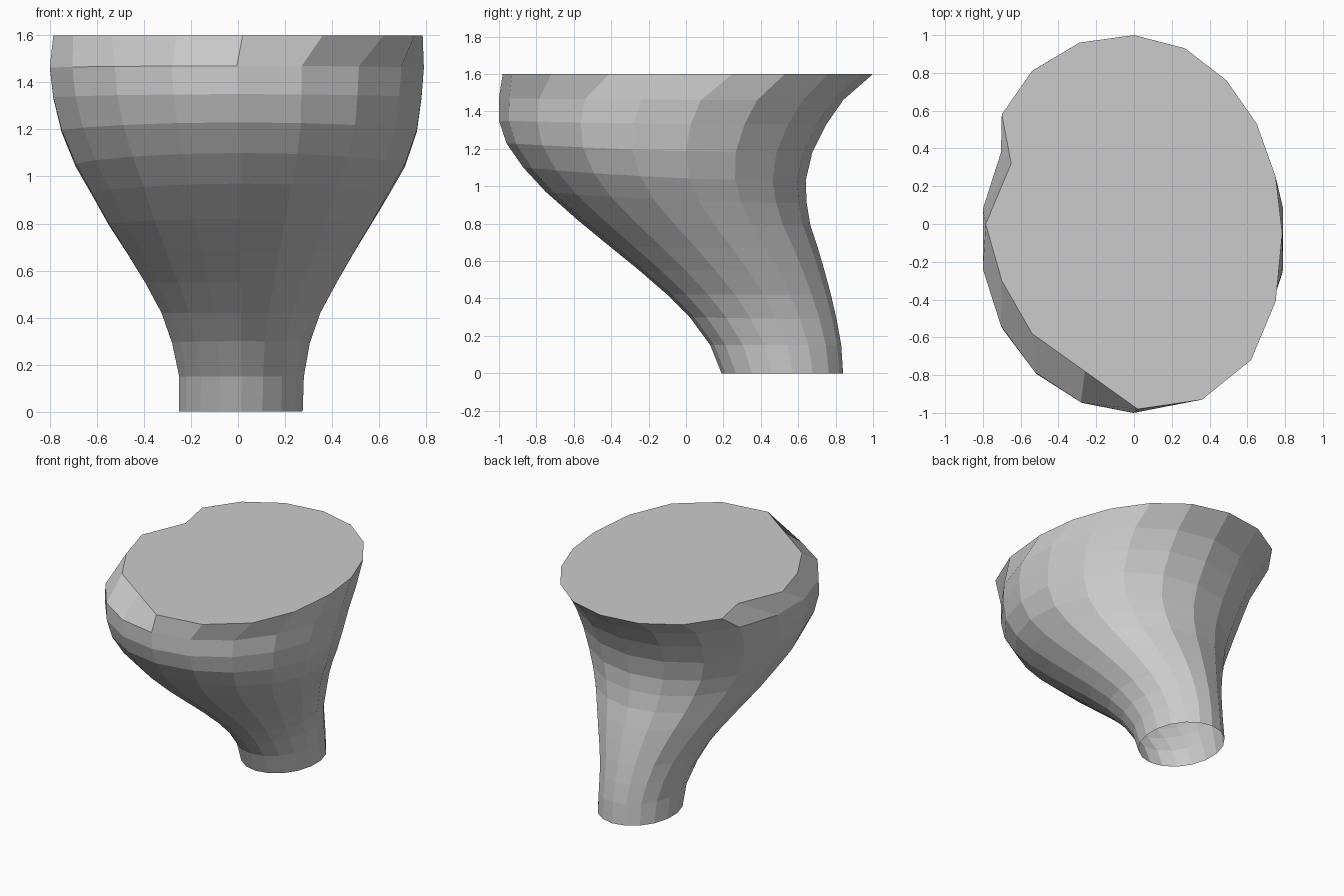
import bpy, bmesh, math

if "Cube" in bpy.data.objects:
    bpy.data.objects.remove(bpy.data.objects["Cube"])

SIDES = 18

# Body rings: front y, front z, back y, back z, left x, right x
RINGS = [
    (0.19, 0.00, 0.84, 0.00, -0.25, 0.275),
    (0.13, 0.15, 0.83, 0.15, -0.25, 0.28),
    (0.02, 0.30, 0.805, 0.29, -0.28, 0.305),
    (-0.10, 0.42, 0.775, 0.42, -0.325, 0.35),
    (-0.25, 0.55, 0.74, 0.55, -0.395, 0.42),
    (-0.41, 0.68, 0.705, 0.67, -0.47, 0.49),
    (-0.58, 0.82, 0.665, 0.79, -0.55, 0.565),
    (-0.75, 0.97, 0.645, 0.91, -0.62, 0.64),
    (-0.87, 1.10, 0.64, 1.03, -0.69, 0.71),
    (-0.96, 1.23, 0.675, 1.18, -0.75, 0.76),
    (-1.00, 1.35, 0.75, 1.33, -0.785, 0.78),
    (-1.00, 1.47, 0.84, 1.46, -0.80, 0.79),
]

# Irregular top rim with its two chips, clockwise from the back
RIM = [
    (0, 1), (.27, .93), (.49, .76), (.65, .53), (.75, .25), (.785, -.05),
    (.75, -.41), (.62, -.72), (.36, -.93), (.02, -.98), (-.26, -.78),
    (-.54, -.58), (-.70, -.30), (-.785, 0), (-.65, .32), (-.70, .58),
    (-.54, .81), (-.29, .96),
]


def ring_points(yf, zf, yb, zb, x0, x1):
    pts = []
    for k in range(SIDES):
        a = 2 * math.pi * k / SIDES
        front = (1 - math.cos(a)) / 2
        x = (x0 + x1) / 2 + (x1 - x0) / 2 * math.sin(a) / math.cos(math.radians(10))
        pts.append((x, yb + (yf - yb) * front, zb + (zf - zb) * front ** 2))
    return pts


bm = bmesh.new()
loops = [[bm.verts.new(p) for p in ring_points(*r)] for r in RINGS]
loops.append([bm.verts.new((x, y, 1.6)) for x, y in RIM])

# Curved wall, open at the foot
for low, high in zip(loops, loops[1:]):
    for k in range(SIDES):
        n = (k + 1) % SIDES
        bm.faces.new((low[n], low[k], high[k], high[n]))

# Flat top
bm.faces.new(list(reversed(loops[-1])))

bmesh.ops.triangulate(bm, faces=[f for f in bm.faces if len(f.verts) > 4])
bmesh.ops.recalc_face_normals(bm, faces=bm.faces)
mesh = bpy.data.meshes.new("flared_stump")
bm.to_mesh(mesh)
bm.free()
obj = bpy.data.objects.new("flared_stump", mesh)
bpy.context.collection.objects.link(obj)
